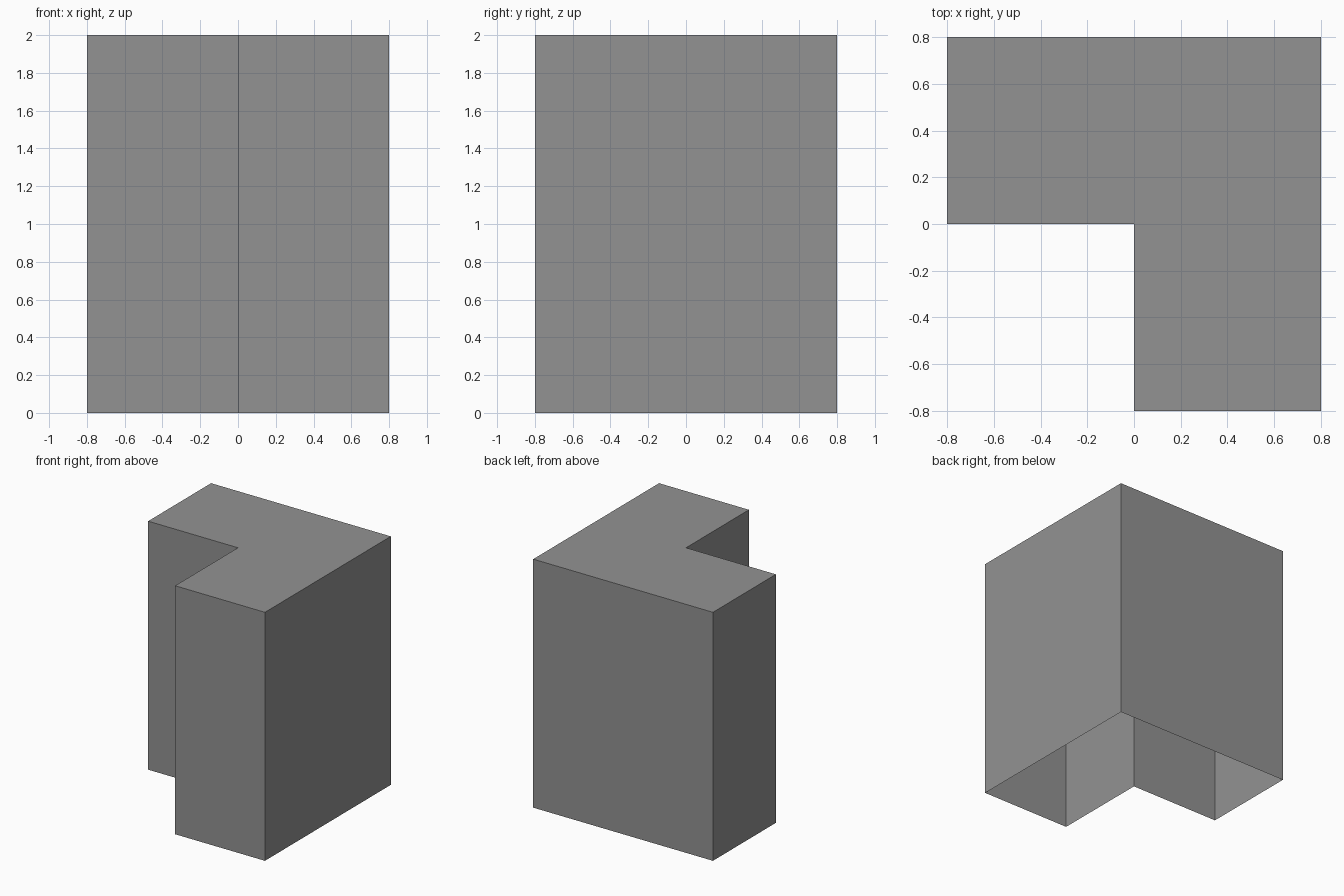
import bpy
import bmesh

cube = bpy.data.objects.get("Cube")
if cube:
    bpy.data.objects.remove(cube, do_unlink=True)

HALF, HEIGHT = 0.8, 2.0

# Plain grey material
grey = bpy.data.materials.new("grey")
grey.use_nodes = True
colour = (0.29, 0.29, 0.29, 1.0)
grey.diffuse_color = colour
grey.node_tree.nodes["Principled BSDF"].inputs["Base Color"].default_value = colour

# L-shaped outline, missing its front right quarter
outline = [(0, 0), (0, -HALF), (HALF, -HALF), (HALF, HALF), (-HALF, HALF), (-HALF, 0)]

# Thin shell: one roof face with walls dropped to the ground, open underneath
bm = bmesh.new()
top = [bm.verts.new((x, y, HEIGHT)) for x, y in outline]
base = [bm.verts.new((x, y, 0)) for x, y in outline]
bm.faces.new(top)
for i in range(len(outline)):
    j = (i + 1) % len(outline)
    bm.faces.new((base[i], base[j], top[j], top[i]))
bm.normal_update()

mesh = bpy.data.meshes.new("corner_block")
bm.to_mesh(mesh)
bm.free()
mesh.materials.append(grey)
block = bpy.data.objects.new("corner_block", mesh)
bpy.context.collection.objects.link(block)
